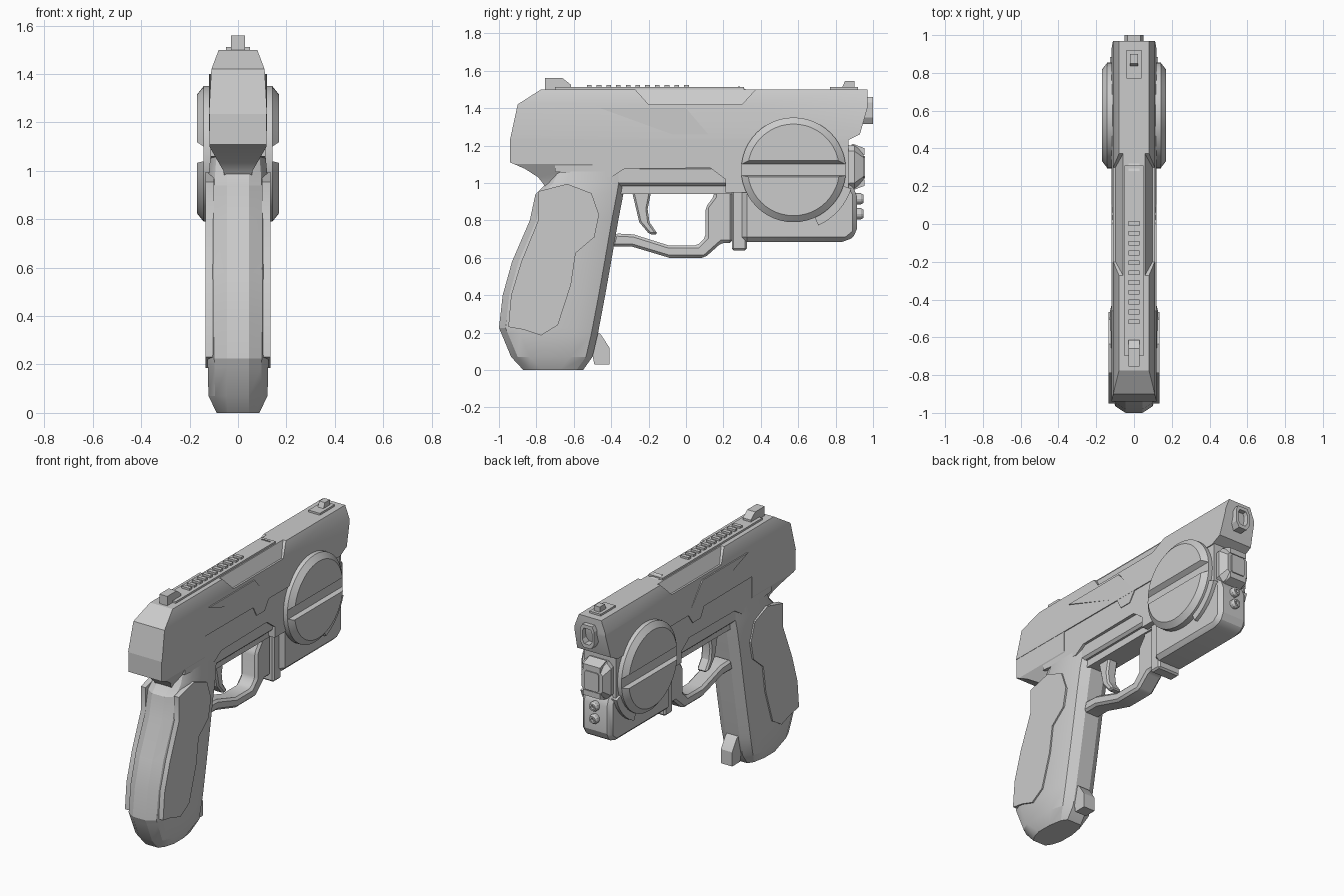
import bpy, bmesh, math

if "Cube" in bpy.data.objects:
    bpy.data.objects.remove(bpy.data.objects["Cube"])

grey = bpy.data.materials.new("light_grey")
grey.diffuse_color = (0.6, 0.6, 0.6, 1)
grey.use_nodes = True
grey.node_tree.nodes["Principled BSDF"].inputs["Base Color"].default_value = grey.diffuse_color
parts = []


def loft(name, rings, keep=True):
    """Skin a list of closed rings of 3D points and cap both ends."""
    bm = bmesh.new()
    vs = [[bm.verts.new(p) for p in r] for r in rings]
    n = len(rings[0])
    for a, b in zip(vs, vs[1:]):
        for i in range(n):
            bm.faces.new((a[i], a[(i + 1) % n], b[(i + 1) % n], b[i]))
    bm.faces.new(vs[0])
    bm.faces.new(vs[-1])
    bmesh.ops.recalc_face_normals(bm, faces=bm.faces)
    me = bpy.data.meshes.new(name)
    bm.to_mesh(me)
    bm.free()
    ob = bpy.data.objects.new(name, me)
    bpy.context.collection.objects.link(ob)
    if keep:
        me.materials.append(grey)
        parts.append(ob)
    return ob


def prism(name, pts, axis, lo, hi, keep=True):
    """Extrude a profile: axis X takes (y,z) points, axis Y takes (x,z)."""
    def at(d):
        return [(d, a, b) if axis == 'X' else (a, d, b) for a, b in pts]
    return loft(name, [at(lo), at(hi)], keep)


def box(name, hw, y0, y1, z0, z1):
    return prism(name, [(y0, z0), (y1, z0), (y1, z1), (y0, z1)], 'X', -hw, hw)


def sym(half):
    """Complete a right-half (x,z) outline by mirroring."""
    return half + [(-x, z) for x, z in reversed(half)]


def bake(ob):
    dg = bpy.context.evaluated_depsgraph_get()
    me = bpy.data.meshes.new_from_object(ob.evaluated_get(dg))
    ob.modifiers.clear()
    ob.data = me


def boolean(ob, cutter, op):
    m = ob.modifiers.new("bool", 'BOOLEAN')
    m.operation, m.object, m.solver = op, cutter, 'EXACT'
    bpy.context.view_layer.update()
    bake(ob)
    bpy.data.objects.remove(cutter)


def bevel(ob, w):
    m = ob.modifiers.new("bevel", 'BEVEL')
    m.width, m.segments, m.limit_method = w, 1, 'ANGLE'
    bpy.context.view_layer.update()
    bake(ob)


# Slide: side profile trimmed by its cross-section, with recessed shoulders
slide = prism("slide", [(-.94, 1.235), (-.90, 1.42), (-.775, 1.5), (.97, 1.5), (.97, 1.4),
                        (.93, 1.26), (.86, 1.225)], 'X', -.2, .2)
boolean(slide, prism("cut", sym([(.12, 1.2), (.12, 1.24), (.11, 1.42), (.072, 1.52)]),
                     'Y', -1.2, 1.2, False), 'INTERSECT')
for s in (1, -1):
    cut = prism("cut", [(s * x, z) for x, z in [(.098, 1.42), (.058, 1.5), (.058, 1.56),
                                                (.2, 1.56), (.2, 1.42)]], 'Y', -.2, .3, False)
    for v in cut.data.vertices:
        v.co.y += (v.co.z - 1.42) * (.9 if v.co.y > 0 else -.9)
    boolean(slide, cut, 'DIFFERENCE')
    # Raised angular slide panel
    prism("slide_panel", [(-.02, 1.24), (.02, 1.165), (.1, 1.165), (.145, 1.23), (0, 1.4),
                          (-.46, 1.4)], 'X', s * .09, s * .119)

# Top rail, ridges and sights
box("top_rail", .05, -.7, .31, 1.48, 1.512)
for i in range(11):
    box("rail_ridge", .028, -.53 + i * .052, -.505 + i * .052, 1.5, 1.525)
prism("rear_sight", [(-.755, 1.49), (-.755, 1.56), (-.66, 1.56), (-.615, 1.525), (-.615, 1.49)],
      'X', -.028, .028)
prism("rail_stop", [(.28, 1.5), (.28, 1.518), (.32, 1.5)], 'X', -.028, .028)
box("front_sight_base", .04, .77, .92, 1.49, 1.512)
prism("front_sight", [(.83, 1.5), (.85, 1.545), (.9, 1.545), (.9, 1.5)], 'X', -.02, .02)

# Muzzle with a hollow bore
def hexring(y, k):
    half = [(.028, 1.315), (.05, 1.35), (.05, 1.43), (.035, 1.46)]
    return [(x * k, y, 1.39 + (z - 1.39) * k) for x, z in sym(half)]


loft("muzzle", [hexring(.9, 1), hexring(1.0, 1), hexring(1.0, .68), hexring(.93, .68)])

# Frame body, chamfered tail and stepped dust cover
prism("frame", [(-.7, 1.25), (-.7, 1.06), (-.4, 1.03), (-.33, 1.075), (.13, 1.08), (.21, 1.02),
                (.21, .95), (.87, .95), (.87, 1.25)], 'X', -.114, .114)
tail = prism("frame_tail", [(-.94, 1.235), (-.94, 1.11), (-.86, 1.075), (-.79, 1.03),
                            (-.74, .965), (-.5, .965), (-.5, 1.235)], 'X', -.2, .2)
boolean(tail, prism("cut", sym([(.045, .9), (.06, 1.0), (.118, 1.1), (.118, 1.3)]),
                    'Y', -1.2, 0, False), 'INTERSECT')
bevel(box("frame_rail", .098, -.4, .24, .985, 1.09), .015)
box("trigger_housing", .07, -.36, .26, .94, 1.0)

# Grip lofted through horizontal sections (z, back, front, half width)
rings = []
for z, b, f, w in [(0, -.87, -.55, .088), (.07, -.935, -.5, .122), (.19, -.985, -.472, .125),
                   (.225, -1, -.465, .126), (.4, -.98, -.432, .126), (.58, -.93, -.4, .126),
                   (.8, -.835, -.362, .126), (.94, -.805, -.335, .126), (1.0, -.745, -.325, .12),
                   (1.1, -.7, -.3, .11)]:
    half = [(.045, b), (w * .78, b + .035), (w, b + .1), (w, f - .12), (w * .82, f - .035), (.05, f)]
    rings.append([(x, y, z) for x, y in sym(half)])
loft("grip", rings)
for s in (1, -1):
    prism("grip_panel", [(-.79, .955), (-.635, .995), (-.505, .945), (-.465, .83), (-.49, .71),
                         (-.59, .625), (-.615, .455), (-.685, .24), (-.775, .185), (-.865, .215),
                         (-.95, .23), (-.935, .4), (-.88, .58), (-.79, .8)],
          'X', s * .1, s * .135)
prism("magazine_lever", [(-.47, .2), (-.455, .19), (-.41, .12), (-.41, .03), (-.49, .03),
                         (-.5, .08)], 'X', -.04, .04)

# Trigger and guard
bevel(prism("trigger_guard", [(-.38, .73), (-.28, .725), (-.09, .665), (.06, .665), (.105, .71),
                              (.105, .87), (.15, .93), (.15, .97), (.25, .97), (.25, .68),
                              (.19, .68), (.1, .6), (-.09, .6), (-.29, .66), (-.4, .66)],
            'X', -.058, .058), .014)
bevel(prism("trigger", [(-.29, .96), (-.25, .79), (-.195, .725), (-.15, .725), (-.195, .79),
                        (-.205, .86), (-.185, .96)], 'X', -.035, .035), .01)
bevel(box("guard_rib", .08, .245, .325, .64, .96), .01)

# Block under the barrel
bevel(prism("lower_block", [(.3, .685), (.86, .685), (.915, .73), (.915, .95), (.87, 1.0),
                            (.87, 1.2), (.3, 1.2)], 'X', -.105, .105), .025)

# Side discs with a slot, and the curved lip beneath each
CY, CZ = .575, 1.07


def circle(x, r, n=48):
    return [(x, CY + r * math.cos(i * math.tau / n), CZ + r * math.sin(i * math.tau / n))
            for i in range(n)]


for s in (1, -1):
    disc = loft("side_disc", [circle(s * .09, .28), circle(s * .142, .28), circle(s * .17, .245)])
    boolean(disc, prism("cut", [(s * .142, 1.04), (s * .142, 1.1), (s * .2, 1.14), (s * .2, 1.025)],
                        'Y', .1, 1.05, False), 'DIFFERENCE')
    arc = [math.radians(a) for a in range(-66, -17, 6)]
    prism("disc_lip", [(CY + .325 * math.cos(a), CZ + .325 * math.sin(a)) for a in arc] +
          [(CY + .2 * math.cos(a), CZ + .2 * math.sin(a)) for a in reversed(arc)],
          'X', s * .08, s * .128)

# Front lamp module with flared bezel and lens
def octo(y, w, h, c=.03):
    half = [(w - c, -h), (w, c - h), (w, h - c), (w - c, h)]
    return [(x, y, 1.085 + z) for x, z in sym(half)]


loft("lamp_housing", [octo(.82, .085, .12), octo(.9, .1, .115), octo(.95, .075, .08)])
loft("lamp_lens", [octo(.93, .05, .06, .01), octo(.957, .05, .06, .01)])
for s in (1, -1):
    prism("lamp_fin", [(.86, 1.085 + s * .08), (.89, 1.085 + s * .125), (.955, 1.085 + s * .1),
                       (.955, 1.085 + s * .065)], 'X', -.06, .06)

# Two small emitters
for z in (.915, .835):
    def ring(y, r):
        return [(r * math.cos(i * math.tau / 12), y, z + r * math.sin(i * math.tau / 12))
                for i in range(12)]
    loft("emitter", [ring(.9, .03), ring(.935, .03), ring(.948, .022), ring(.948, .012), ring(.93, .012)])

# Smooth curved areas while keeping edges crisp
bpy.ops.object.select_all(action='DESELECT')
for ob in parts:
    ob.select_set(True)
bpy.context.view_layer.objects.active = parts[0]
bpy.ops.object.shade_smooth_by_angle(angle=math.radians(25))
